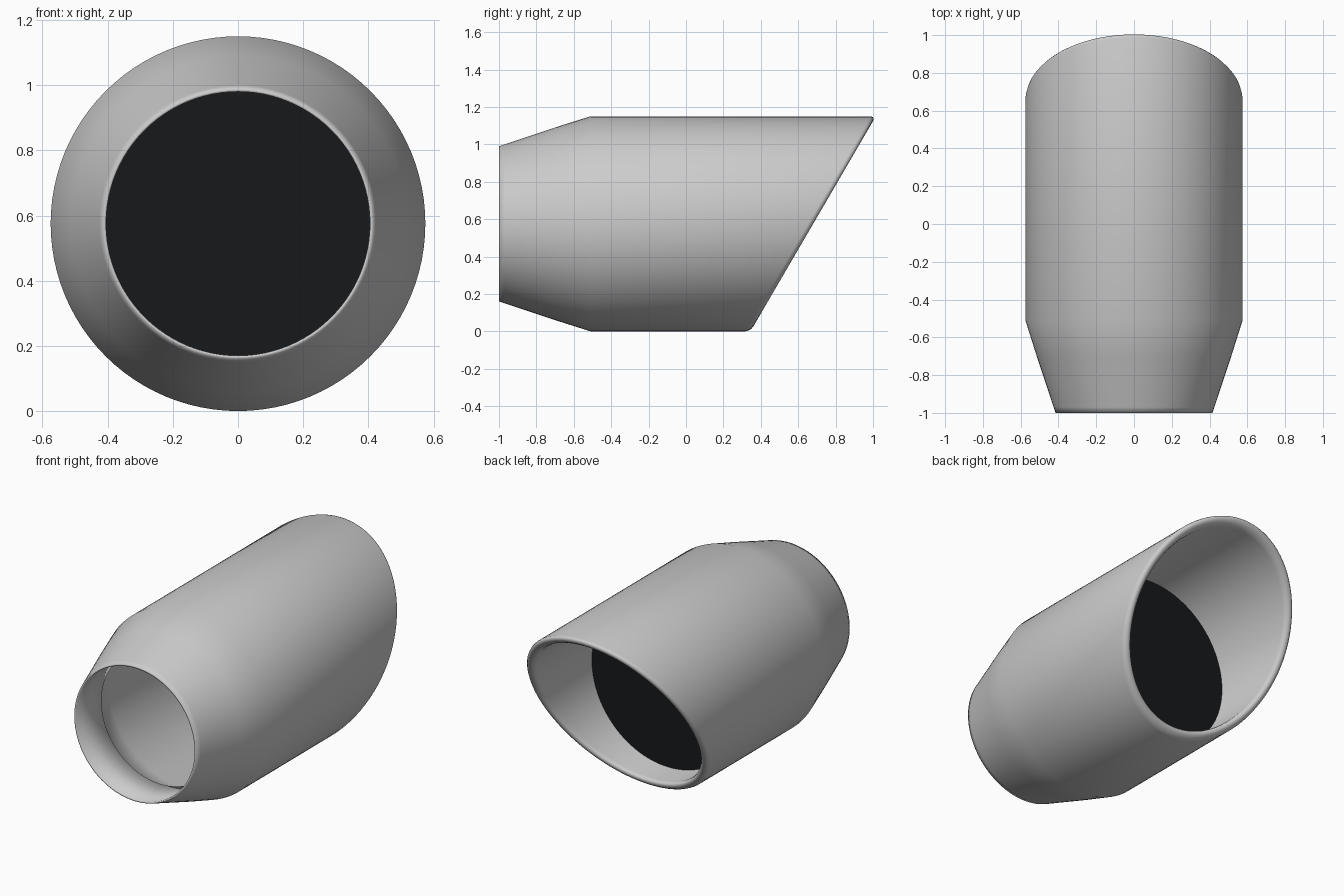
import bpy, bmesh
from math import sin, cos, pi

if "Cube" in bpy.data.objects:
    bpy.data.objects.remove(bpy.data.objects["Cube"])

N = 96          # sides around the axis
ZC = 0.575      # axis height
SLANT = 0.583   # rearward lean of the cut end (y per z)


def add_object(name, bm):
    bmesh.ops.recalc_face_normals(bm, faces=bm.faces)
    for f in bm.faces:
        f.smooth = True
    me = bpy.data.meshes.new(name)
    bm.to_mesh(me)
    bm.free()
    ob = bpy.data.objects.new(name, me)
    bpy.context.collection.objects.link(ob)
    return ob


def ring(bm, r, y, slant):
    pts = [(r * cos(2 * pi * i / N), r * sin(2 * pi * i / N)) for i in range(N)]
    return [bm.verts.new((x, y + slant * z, ZC + z)) for x, z in pts]


# Shell profile: (radius, y on the axis, slanted?), outside then back along the inside
profile = [
    (0.405, -1.0, 0), (0.415, -1.0, 0), (0.425, -0.97, 0), (0.515, -0.70, 0),
    (0.575, -0.51, 0), (0.575, 0.652, 1),
    # rolled lip on the slanted outlet
    (0.571, 0.666, 1), (0.562, 0.676, 1), (0.550, 0.680, 1),
    (0.537, 0.676, 1), (0.527, 0.665, 1), (0.522, 0.645, 1),
    # inner wall stepping down to the inlet tube
    (0.522, -0.52, 0), (0.47, -0.70, 0), (0.405, -0.75, 0),
]
bm = bmesh.new()
rings = [ring(bm, r, y, SLANT * s) for r, y, s in profile]
for a, b in zip(rings, rings[1:] + rings[:1]):
    for i in range(N):
        j = (i + 1) % N
        bm.faces.new((a[i], a[j], b[j], b[i]))
add_object("pipe_shell", bm)

# Dark disc closing the bore
bm = bmesh.new()
bm.faces.new(ring(bm, 0.522, 0.17, 0))
disc = add_object("inner_disc", bm)
mat = bpy.data.materials.new("black")
mat.diffuse_color = (0.008, 0.009, 0.01, 1)
mat.use_nodes = True
mat.node_tree.nodes["Principled BSDF"].inputs["Base Color"].default_value = mat.diffuse_color
disc.data.materials.append(mat)
